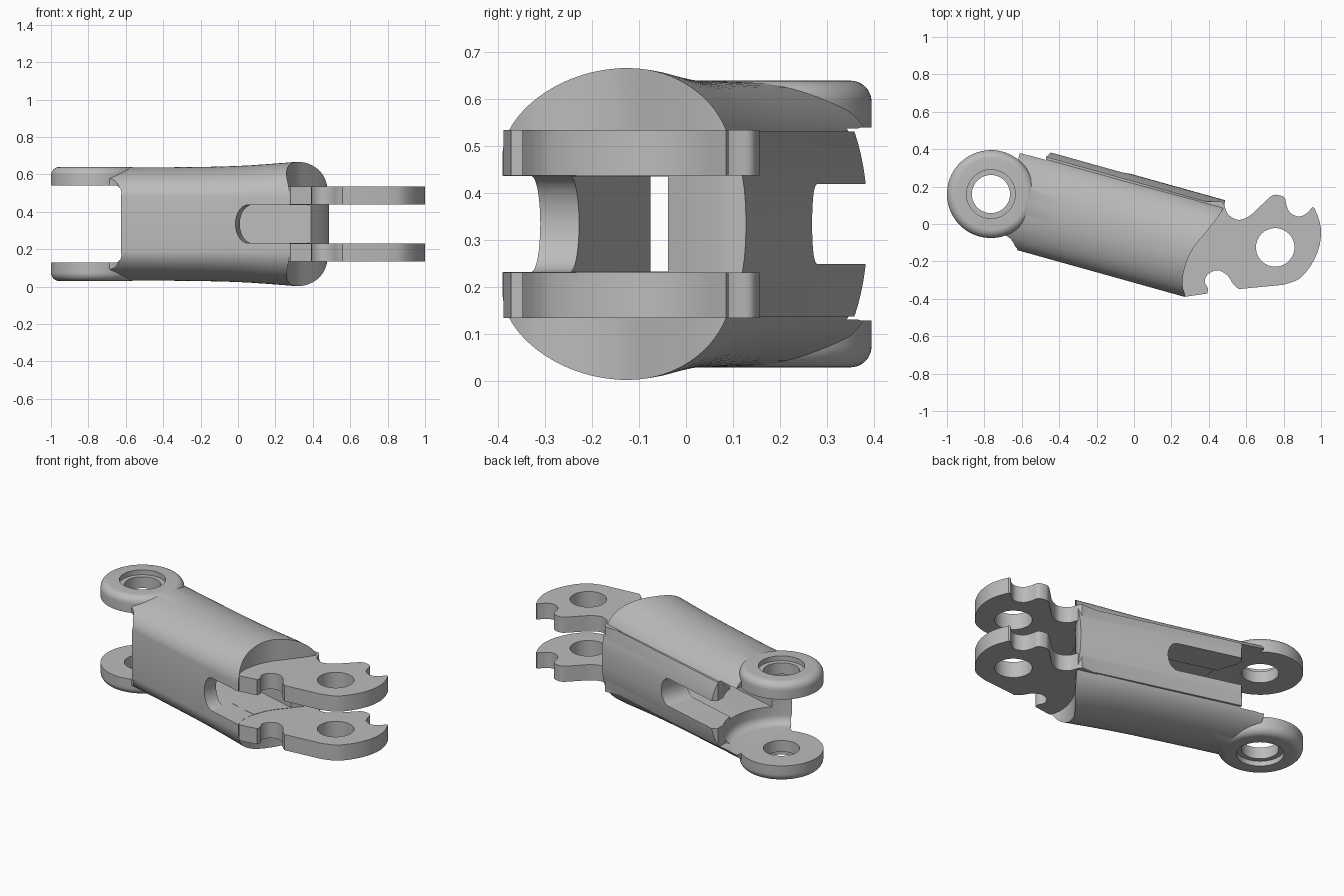
import bpy, bmesh, math
from mathutils import Matrix, Vector

old = bpy.data.objects.get("Cube")
if old:
    bpy.data.objects.remove(old, do_unlink=True)

MID = 0.335
WORLD = Matrix.Translation((0, 0, MID))
# Link axis: starts at the ear pivot and runs towards the tabs
LINK = Matrix.Translation((-0.765, 0.16, MID)) @ Matrix.Rotation(math.radians(-15.6), 4, 'Z')
TAB_HOLE = Matrix.Translation((0.755, -0.125, MID))

grey = bpy.data.materials.new("plain_grey")
grey.use_nodes = True
grey.diffuse_color = (0.5, 0.5, 0.5, 1)
grey.node_tree.nodes["Principled BSDF"].inputs["Base Color"].default_value = (0.5, 0.5, 0.5, 1)


def loft(name, rings, matrix):
    """Skin closed rings of points and cap both ends."""
    bm = bmesh.new()
    rows = [[bm.verts.new(matrix @ Vector(p)) for p in ring] for ring in rings]
    n = len(rows[0])
    for a, b in zip(rows, rows[1:]):
        for i in range(n):
            j = (i + 1) % n
            bm.faces.new((a[i], a[j], b[j], b[i]))
    bm.faces.new(rows[0])
    bm.faces.new(rows[-1])
    bmesh.ops.recalc_face_normals(bm, faces=bm.faces)
    mesh = bpy.data.meshes.new(name)
    bm.to_mesh(mesh)
    bm.free()
    mesh.materials.append(grey)
    ob = bpy.data.objects.new(name, mesh)
    bpy.context.collection.objects.link(ob)
    return ob


def prism(name, outline, z0, z1, matrix=LINK):
    return loft(name, [[(x, y, z) for x, y in outline] for z in (z0, z1)], matrix)


def turned(name, profile, matrix=LINK, n=64):
    angles = [math.tau * i / n for i in range(n)]
    return loft(name, [[(r * math.cos(a), r * math.sin(a), z) for a in angles]
                       for r, z in profile], matrix)


def slot(name, u0, u1, v0, v1, half, depth):
    """Slot pointing along v with a rounded end at the u0 side."""
    arc = []
    for i in range(17):
        a = math.pi * (i / 16 - 0.5)
        arc.append((u0 + math.copysign(depth, u1 - u0) * (1 - math.cos(a)), half * math.sin(a)))
    arc += [(u1, half), (u1, -half)]
    return loft(name, [[(u, v, z) for u, z in arc] for v in (v0, v1)], LINK)


def smooth_run(pts, steps=5):
    """Catmull-Rom curve through the points."""
    P = [Vector(p) for p in pts]
    P = [2 * P[0] - P[1]] + P + [2 * P[-1] - P[-2]]
    out = []
    for a, b, c, d in zip(P, P[1:], P[2:], P[3:]):
        for i in range(steps):
            t = i / steps
            out.append(tuple(0.5 * (2 * b + (c - a) * t + (2 * a - 5 * b + 4 * c - d) * t * t
                                    + (3 * b - a - 3 * c + d) * t ** 3)))
    return out + [tuple(P[-2])]


def combine(target, other, operation):
    mod = target.modifiers.new("combine", 'BOOLEAN')
    mod.operation = operation
    mod.solver = 'EXACT'
    mod.object = other
    bpy.context.view_layer.objects.active = target
    bpy.ops.object.modifier_apply(modifier=mod.name)
    bpy.data.objects.remove(other, do_unlink=True)


def add(other):
    combine(body, other, 'UNION')


def cut(other):
    combine(body, other, 'DIFFERENCE')


# Flared body: flat sides, arched top and bottom
def section(u, half_z, n=72):
    ring = []
    for i in range(n):
        a = math.tau * (i + 0.5) / n
        z = (half_z - 0.14) * math.sin(a) + math.copysign(0.14, math.sin(a))
        ring.append((u, 0.012 + 0.263 * math.cos(a), z))
    return ring


flare = [(0.09, 0.302), (0.4, 0.303), (0.7, 0.307), (0.85, 0.313),
         (0.97, 0.321), (1.1, 0.331), (1.2, 0.335), (1.45, 0.335)]
body = loft("link_body", [section(u, h) for u, h in flare], LINK)

# Raised back panel
edge = [-0.197 + 0.394 * i / 16 for i in range(17)]
crown = [(0.305 - 0.036 * (abs(z) / 0.2) ** 2.4, z) for z in edge] + [(0.15, 0.197), (0.15, -0.197)]
add(loft("back_panel", [[(u, v, z) for v, z in crown] for u in (0.2, 1.4)], LINK))

# Shoulder below the ears
shoulder = smooth_run([(-0.1, -0.19), (0.1, -0.19), (0.16, -0.2), (0.2, -0.235), (0.212, -0.27)])
cut(prism("shoulder_cut", shoulder + [(0.212, -0.5), (-0.1, -0.5)], -0.5, 0.5))

# S-shaped end of the body
s_curve = smooth_run([(0.475, 0.2), (0.485, 0.11), (0.45, 0.04), (0.38, -0.05), (0.31, -0.14),
                      (0.27, -0.24), (0.26, -0.33), (0.285, -0.42)])
cut(prism("end_cut", s_curve + [(0.285, -0.7), (1.3, -0.7), (1.3, 0.5), (0.475, 0.5)],
          -0.5, 0.5, WORLD))

# Ears, mirrored above and below the middle
ear_edge = [(0.19 + 0.045 * math.cos(a), 0.26 + 0.045 * math.sin(a))
            for a in [math.pi / 2 * i / 8 for i in range(9)]]
for side in (1, -1):
    add(turned("ear", [(r, side * z) for r, z in [(0.235, 0.15)] + ear_edge]))

# Gap between the ears, with rounded inner corners
corner = [(0.28 + 0.05 * math.cos(a), 0.155 + 0.05 * math.sin(a))
          for a in [math.pi / 2 * i / 6 for i in range(7)]]
cut(turned("ear_gap", [(r, -z) for r, z in reversed(corner)] + corner, n=96))
cut(prism("back_gap", [(0.0, 0.05), (0.25, 0.2), (0.23, 0.27), (0.255, 0.31), (0.255, 0.5), (0.0, 0.5)],
          -0.203, 0.203))

# Channel through the body with its front and back slots
cut(prism("channel", [(0.0, -0.165), (1.6, -0.165), (1.6, 0.12), (0.0, 0.12)], -0.101, 0.101))
cut(slot("front_slot", 0.85, 1.7, -0.6, -0.1, 0.102, 0.07))
cut(slot("back_slot", 0.69, 0.1, 0.05, 0.5, 0.085, 0.06))

# Ear holes and counterbores
cut(turned("ear_hole", [(0.102, -0.5), (0.102, 0.5)]))
for side in (1, -1):
    cut(turned("counterbore", [(0.13, side * 0.275), (0.13, side * 0.5)]))

# Tabs with pivot holes
tab_runs = [
    [(0.2, 0.12), (0.47, 0.12)],
    [(0.483, 0.1), (0.505, 0.05), (0.56, 0.022), (0.62, 0.045), (0.68, 0.1), (0.735, 0.15),
     (0.77, 0.155), (0.805, 0.14), (0.815, 0.1), (0.835, 0.06), (0.88, 0.04), (0.92, 0.055), (0.955, 0.09)],
    [(0.965, 0.085), (0.99, 0.02), (1.0, -0.05), (0.985, -0.14), (0.94, -0.23),
     (0.88, -0.295), (0.8, -0.325)],
    [(0.56, -0.348), (0.53, -0.32), (0.5, -0.275), (0.45, -0.248), (0.4, -0.265),
     (0.378, -0.305), (0.395, -0.345), (0.392, -0.372)],
    [(0.28, -0.388), (0.2, -0.3)],
]
tab_outline = [p for run in tab_runs for p in (smooth_run(run) if len(run) > 2 else run)]
for side in (1, -1):
    tab = prism("tab", tab_outline, side * 0.103, side * 0.2, WORLD)
    combine(tab, turned("tab_hole", [(0.103, -0.5), (0.103, 0.5)], TAB_HOLE), 'DIFFERENCE')
    add(tab)

bpy.ops.object.select_all(action='DESELECT')
body.select_set(True)
bpy.context.view_layer.objects.active = body
bpy.ops.object.shade_smooth_by_angle(angle=math.radians(30))
